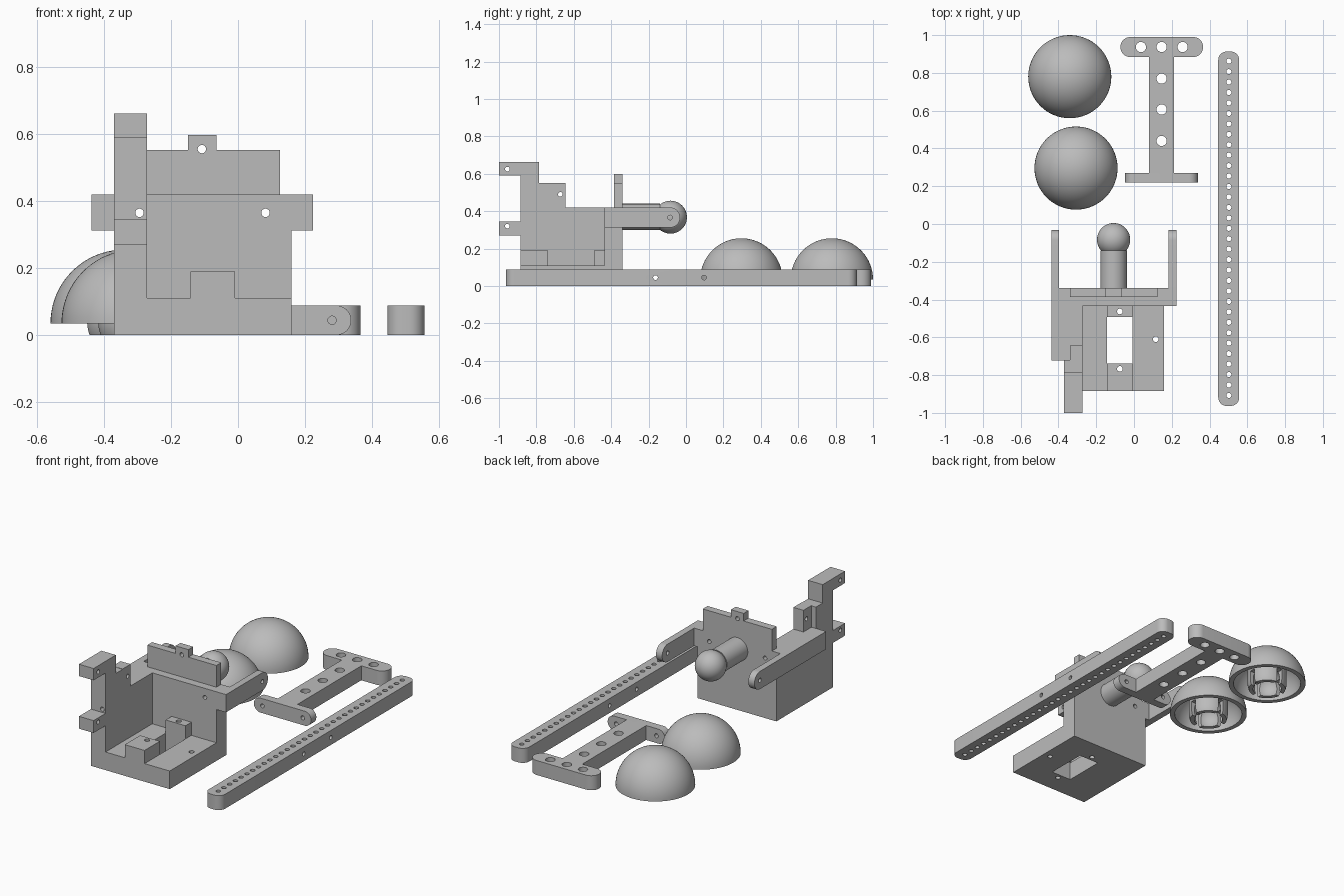
import bpy, bmesh
from math import sin, cos, pi, asin, sqrt
from mathutils import Vector, Matrix

if "Cube" in bpy.data.objects:
    bpy.data.objects.remove(bpy.data.objects["Cube"])

grey = bpy.data.materials.new("plain grey")
grey.use_nodes = True
grey.diffuse_color = (0.5, 0.5, 0.5, 1)
grey.node_tree.nodes["Principled BSDF"].inputs["Base Color"].default_value = (0.5, 0.5, 0.5, 1)


def finish(name, bm):
    bmesh.ops.recalc_face_normals(bm, faces=bm.faces)
    mesh = bpy.data.meshes.new(name)
    bm.to_mesh(mesh)
    bm.free()
    mesh.materials.append(grey)
    ob = bpy.data.objects.new(name, mesh)
    bpy.context.collection.objects.link(ob)
    return ob


def smooth(ob):
    bpy.ops.object.select_all(action='DESELECT')
    ob.select_set(True)
    bpy.context.view_layer.objects.active = ob
    bpy.ops.object.shade_smooth_by_angle(angle=0.6)


def prism(name, pts, axis, lo, hi):
    """Extrude a 2D outline along an axis (0: yz, 1: xz, 2: xy outline)."""
    bm = bmesh.new()
    ring = []
    for a, b in pts:
        co = [a, b]
        co.insert(axis, lo)
        ring.append(bm.verts.new(co))
    face = bm.faces.new(ring)
    out = bmesh.ops.extrude_face_region(bm, geom=[face])
    move = Vector([hi - lo if i == axis else 0 for i in range(3)])
    bmesh.ops.translate(bm, vec=move, verts=[v for v in out["geom"] if isinstance(v, bmesh.types.BMVert)])
    return finish(name, bm)


def rect(a0, b0, a1, b1):
    return [(a0, b0), (a1, b0), (a1, b1), (a0, b1)]


def rounded(a0, b0, a1, b1, r, corners=(1, 1, 1, 1), steps=10):
    """Rectangle outline with chosen corners rounded, from low-low anticlockwise."""
    pts = []
    for i, (a, b) in enumerate(rect(a0, b0, a1, b1)):
        if not corners[i]:
            pts.append((a, b))
            continue
        ca = a + r if i in (0, 3) else a - r
        cb = b + r if i < 2 else b - r
        for s in range(steps + 1):
            t = pi + (i + s / steps) * pi / 2
            pts.append((ca + r * cos(t), cb + r * sin(t)))
    return pts


def box(name, x0, x1, y0, y1, z0, z1):
    return prism(name, rect(x0, y0, x1, y1), 2, z0, z1)


def cut(ob, cutters):
    """Subtract helper objects, bake the result and discard the helpers."""
    for c in cutters:
        c.hide_render = True
        m = ob.modifiers.new("cut", 'BOOLEAN')
        m.operation, m.solver, m.object = 'DIFFERENCE', 'EXACT', c
    bpy.context.view_layer.update()
    baked = bpy.data.meshes.new_from_object(ob.evaluated_get(bpy.context.evaluated_depsgraph_get()))
    ob.modifiers.clear()
    ob.data = baked
    for c in cutters:
        bpy.data.objects.remove(c)
    smooth(ob)
    return ob


def bores(axis, spots, r, lo=-2, hi=2):
    """One cutter object holding a round rod at each 2D spot."""
    bm = bmesh.new()
    turn = [Matrix.Rotation(pi / 2, 4, 'Y'), Matrix.Rotation(pi / 2, 4, 'X'), Matrix()][axis]
    for a, b in spots:
        co = [a, b]
        co.insert(axis, (lo + hi) / 2)
        bmesh.ops.create_cone(bm, cap_ends=True, segments=20, radius1=r, radius2=r,
                              depth=hi - lo, matrix=Matrix.Translation(co) @ turn)
    return finish("bore_cutter", bm)


# --- Bracket floor with window, posts and screw holes
L, R, FRONT, BACK, WALL = -0.37, 0.16, -0.885, -0.34, -0.435
SMALL = 0.0125
X0, X1 = -0.142, -0.009
SCREWS = [(-0.075, -0.463), (-0.075, -0.767), (0.115, -0.61)]
cut(box("bracket_floor", L, R, FRONT, BACK, 0, 0.11),
    [box("window_cutter", X0, X1, -0.738, -0.492, -1, 1), bores(2, SCREWS, 0.015)])
for name, y0, y1 in (("front_post", FRONT, -0.738), ("rear_post", -0.492, WALL)):
    cut(box(name, X0, X1, y0, y1, 0.11, 0.19), [bores(2, SCREWS, 0.015)])

# --- Stepped side wall with two hinge tabs
side = [(WALL, 0.11), (WALL, 0.42), (-0.72, 0.42), (-0.72, 0.55), (-0.785, 0.55),
        (-0.785, 0.662), (-1, 0.662), (-1, 0.59), (FRONT, 0.59), (FRONT, 0.345),
        (-1, 0.345), (-1, 0.27), (FRONT, 0.27), (FRONT, 0.11)]
THROUGH = [(-0.294, 0.365), (0.082, 0.365)]
cut(prism("side_wall", side, 0, L, -0.272),
    [bores(0, [(-0.955, 0.32), (-0.955, 0.625)], SMALL), bores(1, THROUGH, SMALL)])
cut(box("side_wall_lug", -0.34, -0.272, -0.72, -0.643, 0.42, 0.552),
    [bores(0, [(-0.672, 0.49)], SMALL)])

# --- Rear wall, raised plate and its tab
cut(box("rear_wall", L, R, WALL, BACK, 0.11, 0.42), [bores(1, THROUGH, SMALL)])
plate = [(-0.34, 0.42), (0.125, 0.42), (0.125, 0.552), (-0.064, 0.552), (-0.064, 0.598),
         (-0.15, 0.598), (-0.15, 0.552), (-0.34, 0.552)]
cut(prism("raised_plate", plate, 1, -0.386, BACK), [bores(1, [(-0.108, 0.555)], SMALL)])

# --- Shoulder blocks and rear-facing hinge arms
box("right_shoulder", -0.438, L, -0.722, BACK, 0.312, 0.42)
box("left_shoulder", R, 0.224, WALL, BACK, 0.312, 0.42)
for name, x0, x1 in (("right_arm", -0.438, -0.397), ("left_arm", 0.183, 0.224)):
    outline = rounded(BACK, 0.312, -0.032, 0.42, 0.0535, (0, 1, 1, 0))
    cut(prism(name, outline, 0, x0, x1), [bores(0, [(-0.085, 0.366)], SMALL)])

# --- Ball joint on its stem
bm = bmesh.new()
bmesh.ops.create_cone(bm, cap_ends=True, segments=48, radius1=0.07, radius2=0.07, depth=0.2,
                      matrix=Matrix.Translation((-0.108, -0.24, 0.37)) @ Matrix.Rotation(pi / 2, 4, 'X'))
smooth(finish("ball_stem", bm))
bm = bmesh.new()
bmesh.ops.create_uvsphere(bm, u_segments=48, v_segments=24, radius=0.088,
                          matrix=Matrix.Translation((-0.108, -0.083, 0.368)))
smooth(finish("joint_ball", bm))

# --- Long perforated beam
row = [(0.502, 0.862 - i * 0.0553) for i in range(33)]
cut(prism("perforated_beam", rounded(0.446, -0.963, 0.557, 0.913, 0.045), 2, 0, 0.088),
    [bores(2, row, 0.0135), bores(0, [(-0.163, 0.045), (0.097, 0.045)], SMALL, 0.3, 0.7)])

# --- T-shaped link: head, stem and hinge foot
head_holes = [(0.037, 0.937), (0.146, 0.937), (0.257, 0.937)]
stem_holes = [(0.146, 0.77), (0.146, 0.606), (0.146, 0.44)]
cut(prism("link_head", rounded(-0.072, 0.884, 0.366, 0.99, 0.0529), 2, 0, 0.088),
    [bores(2, head_holes, 0.027)])
cut(box("link_stem", 0.079, 0.211, 0.268, 0.884, 0, 0.088), [bores(2, stem_holes, 0.027)])
cut(prism("link_foot", rounded(-0.047, 0, 0.338, 0.088, 0.0439), 1, 0.22, 0.27),
    [bores(1, [(0.01, 0.044), (0.281, 0.044)], SMALL)])


# --- Hollow domes with a slotted ball socket inside
def arc(radius, cz, t0, t1, n):
    return [(radius * cos(t0 + (t1 - t0) * i / n), cz + radius * sin(t0 + (t1 - t0) * i / n))
            for i in range(n + 1)]


def dome(name, cx, cy):
    rim, big, inner, sock, cup, mid = 0.035, 0.22, 0.192, 0.112, 0.09, 0.04
    top = asin(sqrt(1 - (sock / inner) ** 2))
    pts = arc(big, rim, pi / 2, 0, 20) + arc(inner, rim, 0, top, 10)
    pts += arc(sock, mid, 0, -asin(mid / sock), 5) + arc(cup, mid, -asin(mid / cup), pi / 2, 14)
    bm = bmesh.new()
    vs = [bm.verts.new((max(r, 0), 0, z)) for r, z in pts]
    es = [bm.edges.new(p) for p in zip(vs, vs[1:])]
    bmesh.ops.spin(bm, geom=vs + es, cent=(0, 0, 0), axis=(0, 0, 1), angle=2 * pi, steps=64)
    bmesh.ops.remove_doubles(bm, verts=bm.verts, dist=0.0002)
    bmesh.ops.translate(bm, verts=bm.verts, vec=(cx, cy, 0))
    slots = [box("slot_cutter", cx - a, cx + a, cy - b, cy + b, -0.1, 0.085)
             for a, b in ((0.14, 0.018), (0.018, 0.14))]
    cut(finish(name, bm), slots)


dome("rear_dome", -0.34, 0.78)
dome("front_dome", -0.307, 0.296)
